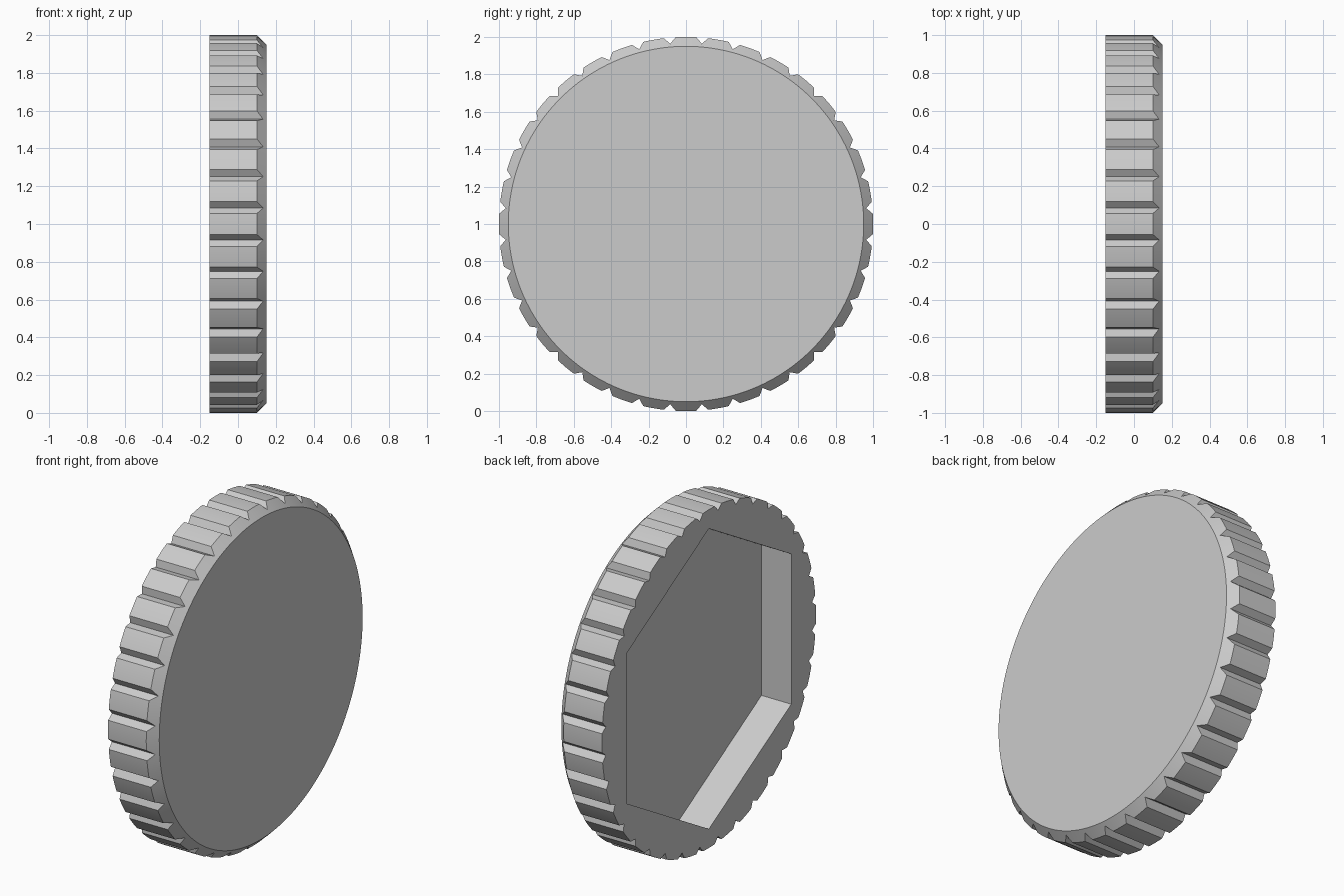
import bpy, bmesh
from math import sin, cos, radians, pi

cube = bpy.data.objects.get("Cube")
if cube:
    bpy.data.objects.remove(cube, do_unlink=True)

HALF = 0.15          # half thickness along x
CHAMFER = 0.05
GROOVES = 36
GROOVE_BOTTOM = 0.967
HEX_RADIUS = 0.888
POCKET_DEPTH = 0.195

grey = bpy.data.materials.new("plain grey")
grey.use_nodes = True
grey.diffuse_color = (0.6, 0.6, 0.6, 1)
grey.node_tree.nodes["Principled BSDF"].inputs["Base Color"].default_value = (0.6, 0.6, 0.6, 1)


def ring(x, radius, sides, start=0.0):
    """Regular polygon in the yz plane."""
    angles = [start + 2 * pi * i / sides for i in range(sides)]
    return [(x, radius * cos(a), radius * sin(a)) for a in angles]


def loft(bm, rings):
    """Closed solid through matching rings."""
    loops = [[bm.verts.new(p) for p in r] for r in rings]
    n = len(loops[0])
    for a, b in zip(loops, loops[1:]):
        for i in range(n):
            j = (i + 1) % n
            bm.faces.new((a[i], a[j], b[j], b[i]))
    bm.faces.new(loops[0][::-1])
    bm.faces.new(loops[-1])


def make_object(name, bm):
    bmesh.ops.recalc_face_normals(bm, faces=bm.faces)
    mesh = bpy.data.meshes.new(name)
    bm.to_mesh(mesh)
    bm.free()
    mesh.materials.append(grey)
    obj = bpy.data.objects.new(name, mesh)
    bpy.context.collection.objects.link(obj)
    obj.location.z = 1
    return obj


# Round cap with one chamfered rim
bm = bmesh.new()
loft(bm, [ring(-HALF, 1, 180), ring(HALF - CHAMFER, 1, 180),
          ring(HALF, 1 - CHAMFER, 180)])
cap = make_object("knurled_cap", bm)

# V-shaped grip grooves, one between each pair of teeth
bm = bmesh.new()
for k in range(GROOVES):
    a = 2 * pi * (k + 0.5) / GROOVES
    section = [(GROOVE_BOTTOM, 0), (1.03, 0.061), (1.03, -0.061)]
    loft(bm, [[(x, r * cos(a) - t * sin(a), r * sin(a) + t * cos(a))
               for r, t in section] for x in (-0.3, 0.3)])
groove_cutter = make_object("groove_cutter", bm)

# Hexagonal pocket in the flat side
bm = bmesh.new()
loft(bm, [ring(x, HEX_RADIUS, 6, pi / 2) for x in (-0.3, POCKET_DEPTH - HALF)])
pocket_cutter = make_object("pocket_cutter", bm)

bpy.ops.object.select_all(action='DESELECT')
cap.select_set(True)
bpy.context.view_layer.objects.active = cap
for cutter in (groove_cutter, pocket_cutter):
    cutter.hide_render = True
    mod = cap.modifiers.new(cutter.name, 'BOOLEAN')
    mod.operation = 'DIFFERENCE'
    mod.solver = 'EXACT'
    mod.object = cutter
    bpy.ops.object.modifier_apply(modifier=mod.name)
    bpy.data.objects.remove(cutter, do_unlink=True)

bpy.ops.object.shade_smooth_by_angle(angle=radians(25))
